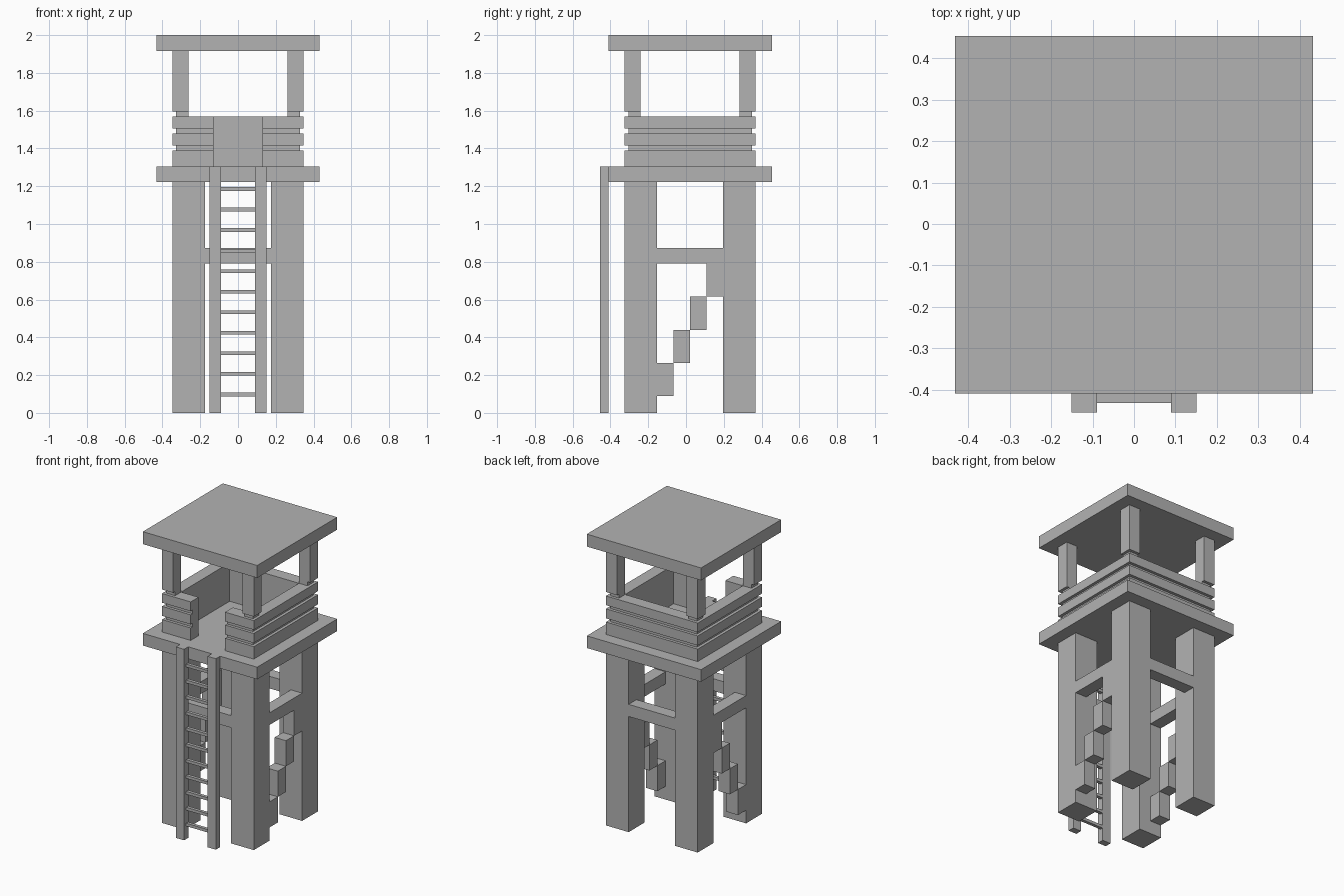
import bpy

if "Cube" in bpy.data.objects:
    bpy.data.objects.remove(bpy.data.objects["Cube"], do_unlink=True)

GREY = (0.45, 0.45, 0.45, 1.0)
mat = bpy.data.materials.new("plain grey")
mat.use_nodes = True
mat.diffuse_color = GREY
mat.node_tree.nodes["Principled BSDF"].inputs["Base Color"].default_value = GREY

CY = 0.022       # tower centre in y; the ladder sticks out in front
SLAB = 0.432     # half width of floor and roof
OUT = 0.347      # outer face of legs, posts and boards
CORE = 0.327     # recessed face between the boards
INN = 0.262      # inner face of walls and posts
LEG = 0.175      # inner face of legs
DOOR = 0.13      # half width of the entrance
BEAM = (0.79, 0.873)
DECK, WALL_TOP, POST_BASE, ROOF = 1.305, 1.568, 1.595, 1.915


def box(name, xs, ys, zs):
    """Box spanning three ranges, with y measured from the tower centre."""
    spans = (xs, (ys[0] + CY, ys[1] + CY), zs)
    bpy.ops.mesh.primitive_cube_add(size=1, location=[(a + b) / 2 for a, b in spans])
    ob = bpy.context.object
    ob.name = name
    ob.scale = [abs(b - a) for a, b in spans]
    bpy.ops.object.transform_apply(location=False, rotation=False, scale=True)
    ob.data.materials.append(mat)
    return ob


def side(s, a, b):
    return (s * a, s * b) if s > 0 else (s * b, s * a)


def wall_ring(name, outer, zs):
    """Four-sided wall course with an entrance gap in the front."""
    box(name + "_back", (-outer, outer), (INN, outer), zs)
    for s, tag in ((1, "_left"), (-1, "_right")):
        box(name + tag, side(s, INN, outer), (-outer, INN), zs)
        box(name + "_front" + tag, side(s, DOOR, INN), (-outer, -INN), zs)


# Roof and floor slabs
box("roof", (-SLAB, SLAB), (-SLAB, SLAB), (ROOF, 2.0))
box("floor", (-SLAB, SLAB), (-SLAB, SLAB), (1.222, DECK))

# Legs and roof posts at the four corners
for sx, xtag in ((1, "left"), (-1, "right")):
    for sy, ytag in ((-1, "front"), (1, "back")):
        tag = f"{ytag}_{xtag}"
        box(f"{tag}_leg", side(sx, LEG, OUT), side(sy, LEG, OUT), (0, 1.222))
        box(f"{tag}_post", side(sx, INN, OUT), side(sy, INN, OUT), (POST_BASE, ROOF))
        box(f"{tag}_post_foot", side(sx, INN, CORE), side(sy, INN, CORE), (WALL_TOP, POST_BASE))

# Parapet: three boards with recessed strips between them
boards = [(DECK, 1.39), (1.415, 1.48), (1.505, WALL_TOP)]
for i, zs in enumerate(boards):
    wall_ring(f"board_{i + 1}", OUT, zs)
for i in range(2):
    wall_ring(f"strip_{i + 1}", CORE, (boards[i][1], boards[i + 1][0]))

# Cross beams and stepped diagonal braces
for s, tag, ytag in ((1, "left", "back"), (-1, "right", "front")):
    box(f"{tag}_beam", side(s, INN, OUT), (-LEG, LEG), BEAM)
    box(f"{ytag}_beam", (-LEG, LEG), side(s, INN, OUT), BEAM)
    step, rise = LEG / 2, (BEAM[0] - 0.09) / 4
    for i in range(4):
        y, z = -LEG + i * step, 0.09 + i * rise
        box(f"{tag}_brace_{i + 1}", side(s, INN, OUT), (y, y + step), (z, z + rise))

# Ladder
for s, tag in ((1, "left"), (-1, "right")):
    box(f"{tag}_ladder_rail", side(s, 0.089, 0.151), (-0.477, -SLAB), (0, DECK))
for i in range(11):
    z = 0.098 + i * 0.1087
    box(f"rung_{i + 1}", (-0.089, 0.089), (-0.454, -SLAB), (z - 0.01, z + 0.01))
